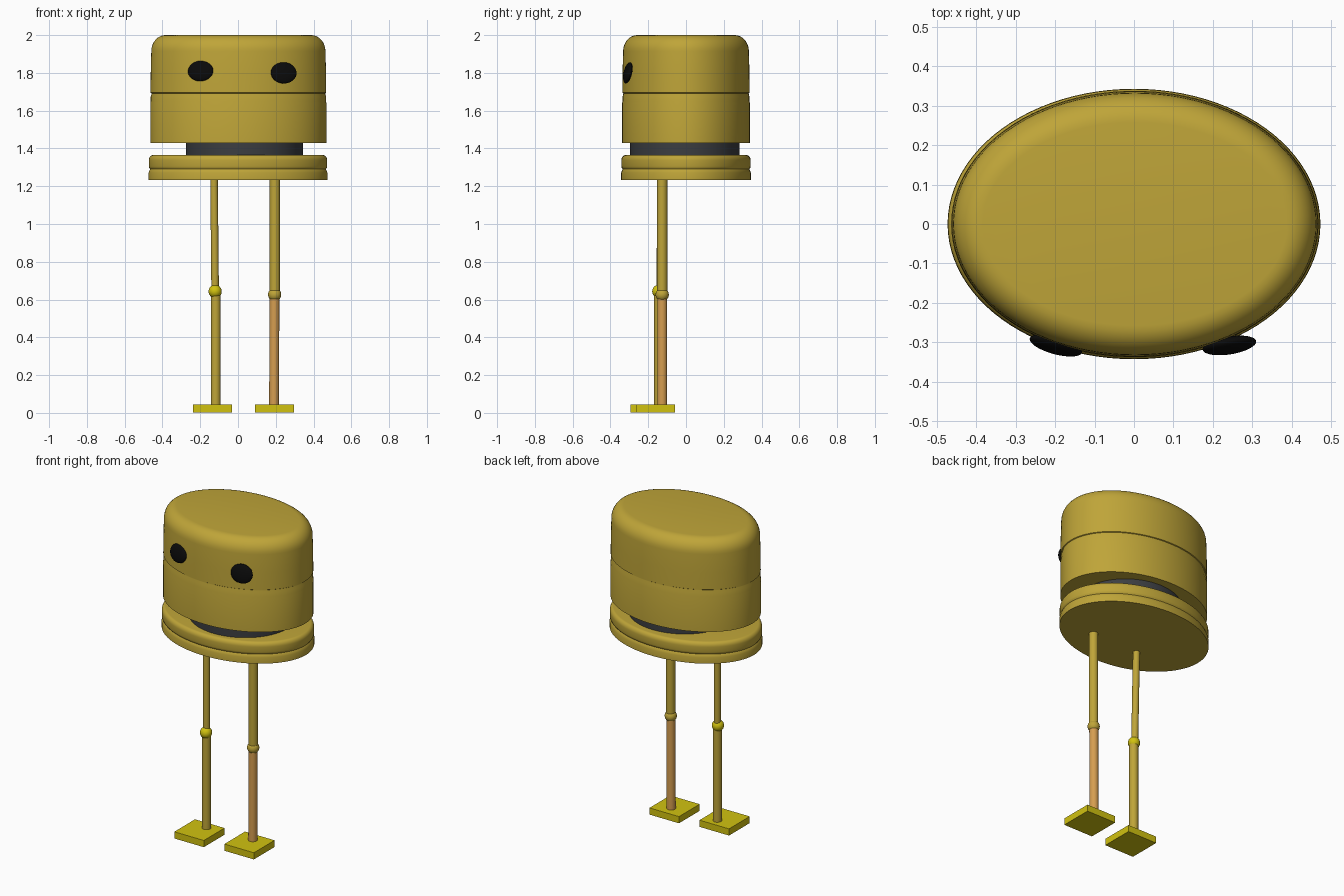
import bpy, bmesh, math
from mathutils import Vector

if "Cube" in bpy.data.objects:
    bpy.data.objects.remove(bpy.data.objects["Cube"])


def material(name, rgb):
    m = bpy.data.materials.new(name)
    m.diffuse_color = (*rgb, 1)
    m.use_nodes = True
    m.node_tree.nodes["Principled BSDF"].inputs["Base Color"].default_value = m.diffuse_color
    return m


GOLD = material("dull gold", (0.52, 0.375, 0.04))
YELLOW = material("bright yellow", (0.64, 0.54, 0.005))
ORANGE = material("tan orange", (0.67, 0.34, 0.08))
GREY = material("dark grey", (0.045, 0.048, 0.053))
BLACK = material("black", (0.003, 0.003, 0.003))


def finish(ob, name, mat, smooth=True):
    ob.name = name
    ob.data.materials.append(mat)
    if smooth:
        bpy.ops.object.select_all(action='DESELECT')
        ob.select_set(True)
        bpy.context.view_layer.objects.active = ob
        bpy.ops.object.shade_smooth_by_angle(angle=math.radians(35))
    return ob


def oval_lathe(name, rx, ry, profile, mat, cx=0, cy=0, n=96):
    """Closed oval solid from (inset, z) pairs, bottom to top."""
    bm = bmesh.new()
    rings = []
    for inset, z in profile:
        rings.append([bm.verts.new((cx + (rx - inset) * math.cos(2 * math.pi * i / n),
                                    cy + (ry - inset) * math.sin(2 * math.pi * i / n), z))
                      for i in range(n)])
    for a, b in zip(rings, rings[1:]):
        for i in range(n):
            j = (i + 1) % n
            bm.faces.new((a[i], a[j], b[j], b[i]))
    bm.faces.new(rings[0][::-1])
    bm.faces.new(rings[-1])
    me = bpy.data.meshes.new(name)
    bm.to_mesh(me)
    bm.free()
    ob = bpy.data.objects.new(name, me)
    bpy.context.collection.objects.link(ob)
    return finish(ob, name, mat)


def rounded(inset, top, w, h, steps=8):
    """Rounded upper corner for a profile."""
    return [(inset + w * (1 - math.cos(t)), top - h + h * math.sin(t))
            for t in (math.pi / 2 * k / steps for k in range(steps + 1))]


def rod(name, p, q, r, mat):
    p, q = Vector(p), Vector(q)
    bpy.ops.mesh.primitive_cylinder_add(vertices=32, radius=r, depth=(q - p).length,
                                        location=(p + q) / 2)
    ob = bpy.context.object
    ob.rotation_euler = (q - p).to_track_quat('Z', 'Y').to_euler()
    return finish(ob, name, mat)


def ball(name, loc, radii, mat, rot=(0, 0, 0)):
    bpy.ops.mesh.primitive_uv_sphere_add(segments=32, ring_count=16, radius=1,
                                         location=loc, rotation=rot)
    ob = bpy.context.object
    ob.scale = radii
    return finish(ob, name, mat)


def foot(name, x, y):
    bpy.ops.mesh.primitive_cube_add(size=1, location=(x, y, 0.024))
    ob = bpy.context.object
    ob.scale = (0.205, 0.205, 0.042)
    return finish(ob, name, YELLOW, False)


# Head with a shallow seam and rounded crown
oval_lathe("head", 0.466, 0.338,
           [(0, 1.43), (0, 1.64), (0.002, 1.65), (0.002, 1.675), (0.006, 1.688),
            (0.006, 1.692), (0.001, 1.695), (0.002, 1.80)]
           + rounded(0.005, 2.0, 0.075, 0.085), GOLD, cx=0.002)

# Neck
oval_lathe("neck", 0.31, 0.29, [(0, 1.35), (0, 1.445)], GREY, cx=0.034, cy=-0.006)

# Lower body disc with groove
oval_lathe("lower_body", 0.473, 0.343,
           [(0, 1.234), (0, 1.272), (0.004, 1.284), (0.008, 1.29), (0.003, 1.297),
            (0.001, 1.305)] + rounded(0.001, 1.365, 0.022, 0.028), GOLD)

# Eyes
ball("left_eye", (-0.198, -0.308, 1.81), (0.069, 0.02, 0.055), BLACK,
     (math.radians(-12), 0, math.radians(-15)))
ball("right_eye", (0.242, -0.308, 1.80), (0.069, 0.02, 0.057), BLACK,
     (math.radians(-12), 0, math.radians(9)))

# Left leg
rod("left_upper_leg", (-0.121, -0.138, 0.64), (-0.127, -0.13, 1.24), 0.02, GOLD)
ball("left_knee", (-0.121, -0.144, 0.643), (0.035,) * 3, YELLOW)
rod("left_lower_leg", (-0.118, -0.143, 0.04), (-0.118, -0.143, 0.63), 0.026, GOLD)
foot("left_foot", -0.135, -0.19)

# Right leg
rod("right_upper_leg", (0.195, -0.126, 0.63), (0.195, -0.126, 1.24), 0.027, GOLD)
ball("right_knee", (0.194, -0.126, 0.626), (0.035,) * 3, GOLD)
rod("right_lower_leg", (0.191, -0.126, 0.04), (0.193, -0.126, 0.61), 0.026, ORANGE)
foot("right_foot", 0.193, -0.162)
